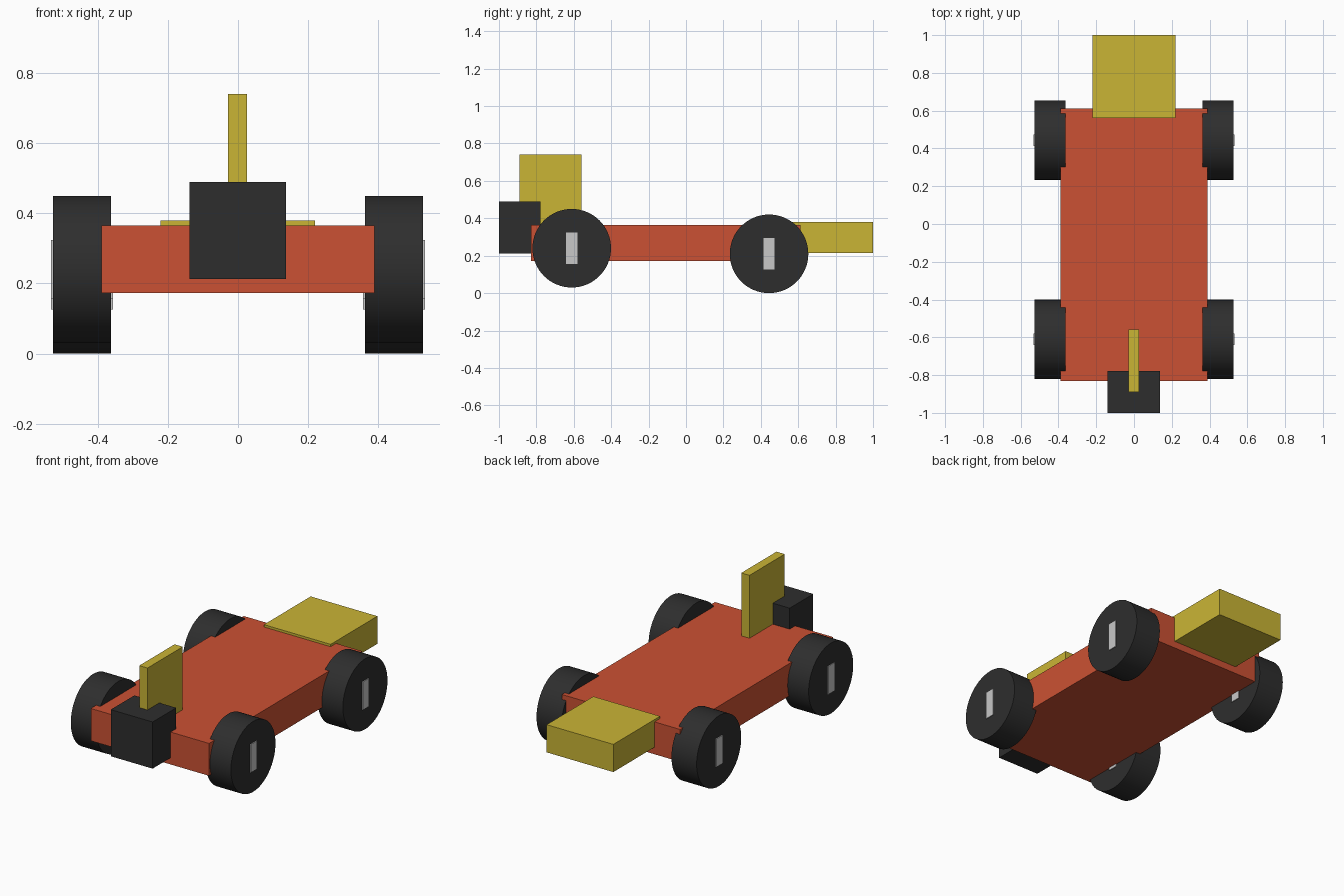
import bpy
import math

if "Cube" in bpy.data.objects:
    bpy.data.objects.remove(bpy.data.objects["Cube"])


def material(name, rgb):
    m = bpy.data.materials.new(name)
    m.diffuse_color = (*rgb, 1)
    m.use_nodes = True
    m.node_tree.nodes["Principled BSDF"].inputs["Base Color"].default_value = m.diffuse_color
    return m


RED = material("orange red", (0.60, 0.083, 0.033))
YELLOW = material("mustard yellow", (0.59, 0.46, 0.036))
BLACK = material("rubber black", (0.027, 0.027, 0.027))
GREY = material("light grey", (0.58, 0.58, 0.58))


def box(name, lo, hi, mat):
    """Axis-aligned box between two corners."""
    bpy.ops.mesh.primitive_cube_add(size=1, location=[(a + b) / 2 for a, b in zip(lo, hi)])
    ob = bpy.context.object
    ob.name = name
    ob.scale = [b - a for a, b in zip(lo, hi)]
    bpy.ops.object.transform_apply(location=False, rotation=False, scale=True)
    ob.data.materials.append(mat)


def wheel(name, x, y, z):
    """Wheel with a thin axle bar showing on both faces."""
    bpy.ops.mesh.primitive_cylinder_add(vertices=64, radius=0.21, depth=0.166,
                                        location=(x, y, z), rotation=(0, math.pi / 2, 0))
    ob = bpy.context.object
    ob.name = name + "_wheel"
    ob.data.materials.append(BLACK)
    bpy.ops.object.shade_smooth_by_angle(angle=math.radians(30))
    box(name + "_axle_bar", (x - 0.088, y - 0.03, z - 0.084),
        (x + 0.088, y + 0.03, z + 0.084), GREY)


# Chassis and attached blocks
box("chassis", (-0.39, -0.83, 0.172), (0.39, 0.612, 0.365), RED)
box("nose_block", (-0.139, -1.0, 0.212), (0.137, -0.778, 0.49), BLACK)
box("upright_fin", (-0.028, -0.89, 0.355), (0.026, -0.558, 0.74), YELLOW)
box("tail_block", (-0.221, 0.56, 0.214), (0.219, 1.0, 0.379), YELLOW)

# Wheels, mirrored left and right; the front pair sits slightly higher
for side, s in (("left", -1), ("right", 1)):
    wheel("front_" + side, s * 0.445, -0.611, 0.24)
    wheel("rear_" + side, s * 0.445, 0.444, 0.21)
